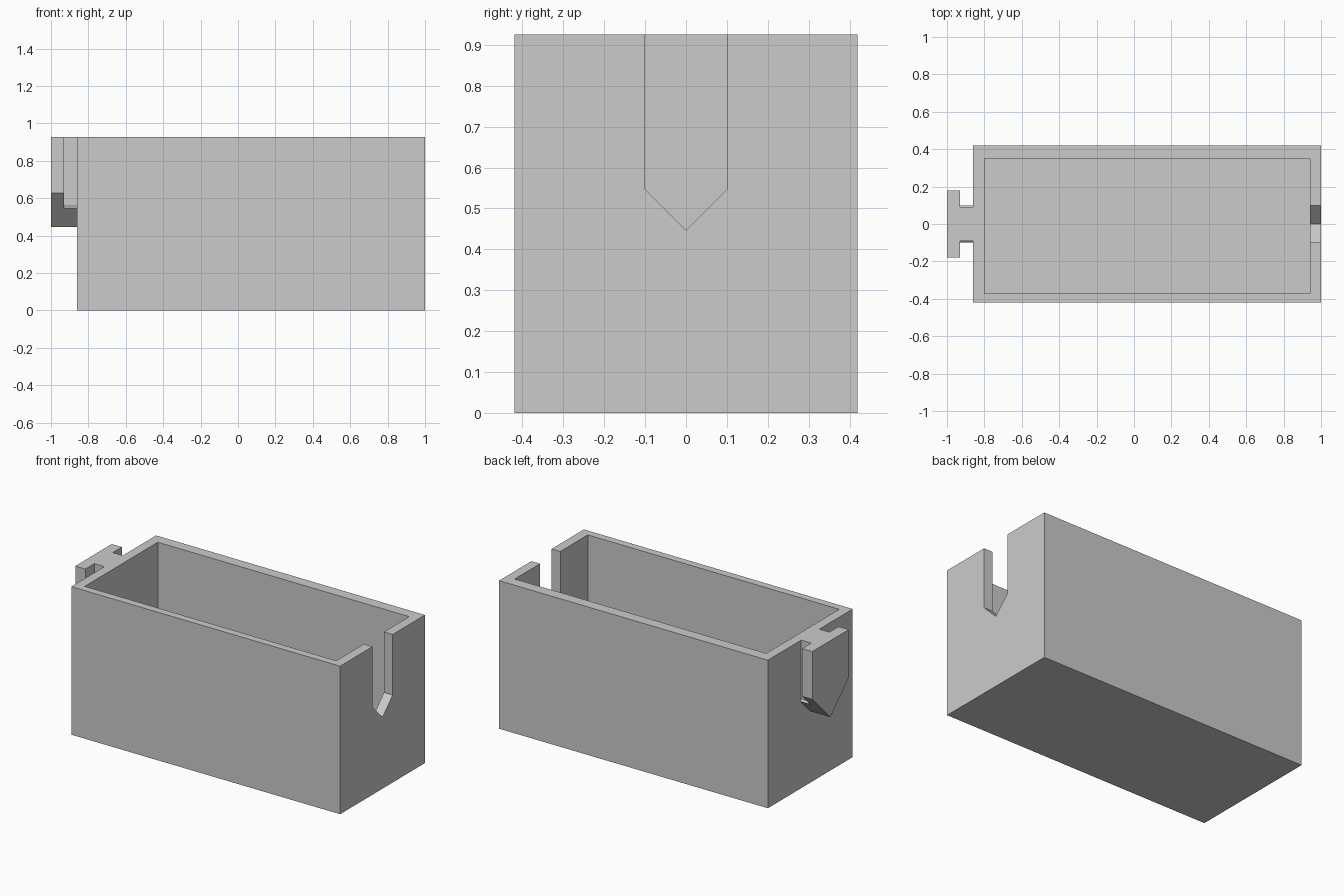
import bpy
import bmesh
from mathutils import Vector

if "Cube" in bpy.data.objects:
    bpy.data.objects.remove(bpy.data.objects["Cube"], do_unlink=True)

grey = bpy.data.materials.new("plain grey")
grey.use_nodes = True
colour = (0.6, 0.6, 0.6, 1)
grey.diffuse_color = colour
grey.node_tree.nodes["Principled BSDF"].inputs["Base Color"].default_value = colour


def prism(name, outline, x0, x1):
    """Extrude a (y, z) outline along x."""
    bm = bmesh.new()
    face = bm.faces.new([bm.verts.new((x0, y, z)) for y, z in outline])
    side = bmesh.ops.extrude_face_region(bm, geom=[face])["geom"]
    moved = [v for v in side if isinstance(v, bmesh.types.BMVert)]
    bmesh.ops.translate(bm, verts=moved, vec=Vector((x1 - x0, 0, 0)))
    bmesh.ops.recalc_face_normals(bm, faces=bm.faces)
    mesh = bpy.data.meshes.new(name)
    bm.to_mesh(mesh)
    bm.free()
    mesh.materials.append(grey)
    obj = bpy.data.objects.new(name, mesh)
    bpy.context.collection.objects.link(obj)
    return obj


def rect(y0, y1, z0, z1):
    return [(y0, z0), (y1, z0), (y1, z1), (y0, z1)]


def pointed(half):
    """Symmetric outline with a V-shaped bottom, from its right half."""
    return [(0, TIP)] + half + [(-y, z) for y, z in reversed(half)]


def cut(target, cutter):
    """Subtract the cutter and discard it."""
    cutter.hide_render = True
    bpy.context.view_layer.objects.active = target
    mod = target.modifiers.new("cut", 'BOOLEAN')
    mod.operation = 'DIFFERENCE'
    mod.solver = 'EXACT'
    mod.object = cutter
    bpy.ops.object.modifier_apply(modifier=mod.name)
    bpy.data.objects.remove(cutter, do_unlink=True)


TOP = 0.926
TIP = 0.447
BACK = -0.86      # bin face carrying the connector
NECK = -0.93      # inner face of the connector plate

# Open bin with the cavity and the pointed slot
bin_body = prism("bin_body", rect(-0.419, 0.419, 0, TOP), BACK, 1.0)
cut(bin_body, prism("cavity_cutter", rect(-0.372, 0.35, 0.07, 1.2), -0.8, 0.94))
cut(bin_body, prism("slot_cutter", pointed([(0.1, TIP + 0.1), (0.1, 1.2)]), 0.9, 1.1))

# T-shaped connector: neck with small ledges, then wider pointed plate
prism("connector_neck",
      pointed([(0.1, TIP + 0.1), (0.09, TIP + 0.11), (0.09, TOP)]), NECK, BACK)
prism("connector_plate",
      pointed([(0.18, TIP + 0.18), (0.18, TOP)]), -1.0, NECK)
